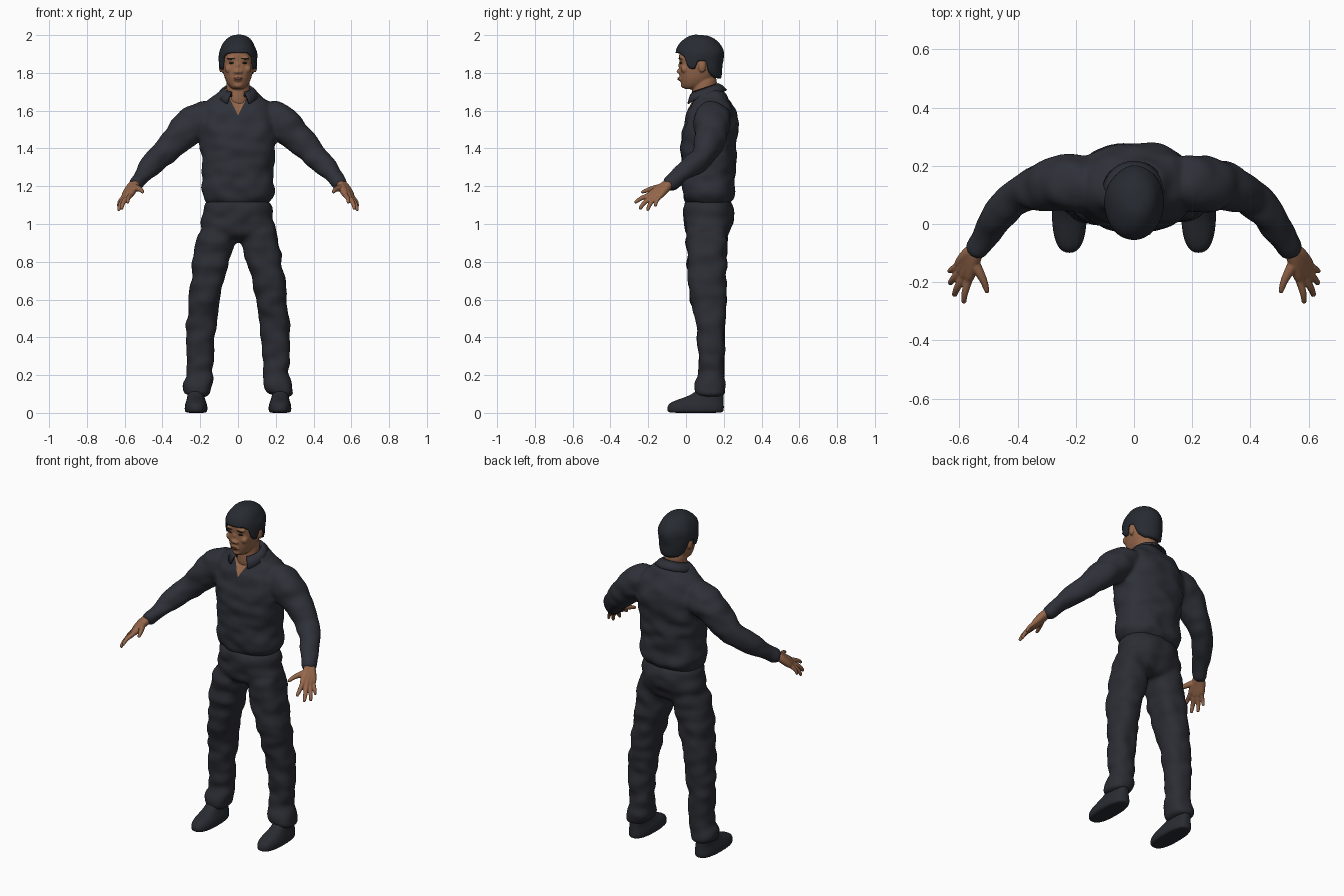
import bpy, bmesh, math
from mathutils import Vector, Matrix, noise

if "Cube" in bpy.data.objects:
    bpy.data.objects.remove(bpy.data.objects["Cube"])


def material(name, rgb):
    m = bpy.data.materials.new(name)
    m.use_nodes = True
    m.diffuse_color = (*rgb, 1)
    m.node_tree.nodes["Principled BSDF"].inputs["Base Color"].default_value = (*rgb, 1)
    return m


SHIRT = material("shirt charcoal", (0.028, 0.030, 0.040))
TROUSER = material("trouser charcoal", (0.025, 0.026, 0.034))
LEATHER = material("shoe black", (0.022, 0.024, 0.031))
HAIR = material("hair black", (0.020, 0.024, 0.031))
SKIN = material("skin", (0.30, 0.135, 0.070))
LIP = material("lip", (0.19, 0.075, 0.045))
EYE = material("eye dark", (0.02, 0.013, 0.010))


def skin_rings(bm, rings):
    """Bridge equal rings of points into a closed body."""
    rows = [[bm.verts.new(p) for p in ring] for ring in rings]
    n = len(rows[0])
    for a, b in zip(rows, rows[1:]):
        for i in range(n):
            j = (i + 1) % n
            bm.faces.new((a[i], a[j], b[j], b[i]))
    bm.faces.new(rows[0])
    bm.faces.new(rows[-1])


def unit_ring(n, power=2):
    pts = []
    for i in range(n):
        t = math.tau * i / n
        c, s = math.cos(t), math.sin(t)
        pts.append((math.copysign(abs(c) ** (2 / power), c),
                    math.copysign(abs(s) ** (2 / power), s)))
    return pts


def stack(bm, rows, side=1, power=2.4):
    """Stack of level sections given as x min, x max, y min, y max, z."""
    skin_rings(bm, [[(side * ((x0 + x1) / 2 + (x1 - x0) / 2 * u),
                      (y0 + y1) / 2 + (y1 - y0) / 2 * v, z)
                     for u, v in unit_ring(24, power)] for x0, x1, y0, y1, z in rows])


def body(bm, rows, power=2.4):
    """Centred stack given as half width, y min, y max, z."""
    stack(bm, [(-w, w, y0, y1, z) for w, y0, y1, z in rows], 1, power)


def tube(bm, path, side=1):
    """Round limb along x, y, z, radius."""
    pts = [Vector((side * x, y, z)) for x, y, z, r in path]
    rings = []
    for i, p in enumerate(pts):
        d = pts[min(i + 1, len(pts) - 1)] - pts[max(i - 1, 0)]
        q = d.to_track_quat('Z', 'Y')
        rings.append([p + q @ Vector((u * path[i][3], v * path[i][3], 0))
                      for u, v in unit_ring(12)])
    skin_rings(bm, rings)


def ball(bm, loc, size):
    bmesh.ops.create_uvsphere(bm, u_segments=16, v_segments=10, radius=1,
                              matrix=Matrix.Translation(loc) @ Matrix.Diagonal((*size, 1)))


def make(bm, name, mat, voxel=0, folds=0, smooth=4):
    """Turn a bmesh into an object; optionally fuse its parts and add soft folds."""
    bmesh.ops.recalc_face_normals(bm, faces=bm.faces)
    mesh = bpy.data.meshes.new(name)
    bm.to_mesh(mesh)
    bm.free()
    ob = bpy.data.objects.new(name, mesh)
    bpy.context.collection.objects.link(ob)
    if voxel:
        ob.modifiers.new("round", 'SUBSURF').levels = 2
        fuse = ob.modifiers.new("fuse", 'REMESH')
        fuse.mode, fuse.voxel_size = 'VOXEL', voxel
        soft = ob.modifiers.new("soften", 'SMOOTH')
        soft.factor, soft.iterations = 0.5, smooth
        dg = bpy.context.evaluated_depsgraph_get()
        mesh = bpy.data.meshes.new_from_object(ob.evaluated_get(dg))
        ob.modifiers.clear()
        ob.data = mesh
        mesh.name = name
    if folds:
        moves = [v.normal * folds * noise.noise(Vector((v.co.x * 11, v.co.y * 9, v.co.z * 16)))
                 for v in mesh.vertices]
        for v, m in zip(mesh.vertices, moves):
            v.co += m
    mesh.materials.clear()
    mesh.materials.append(mat)
    mesh.shade_smooth()
    return ob


# Shirt: bloused torso fused with both sleeves
bm = bmesh.new()
body(bm, [(.15, .02, .22, 1.09), (.178, -.01, .25, 1.125), (.202, -.025, .265, 1.17),
          (.190, -.02, .255, 1.22), (.190, -.027, .262, 1.3), (.200, -.032, .27, 1.42),
          (.212, -.022, .282, 1.5), (.207, .0, .272, 1.58), (.172, .025, .243, 1.645),
          (.115, .04, .21, 1.69), (.07, .05, .17, 1.72)])
for s in (1, -1):
    tube(bm, [(.12, .14, 1.58, .085), (.19, .14, 1.557, .105), (.25, .135, 1.525, .103),
              (.315, .13, 1.455, .086), (.39, .108, 1.38, .070), (.44, .06, 1.33, .064),
              (.495, -.01, 1.275, .053), (.535, -.075, 1.222, .043), (.553, -.108, 1.2, .040)], s)
shirt = make(bm, "shirt", SHIRT, .011, .012)

# Open neck: cut a V and sink the skin inside it
bm = bmesh.new()
bm.from_mesh(shirt.data)
APEX, SLOPE = 1.575, 0.5
for s in (1, -1):
    area = [f for f in bm.faces if f.calc_center_median().y < .1
            and f.calc_center_median().z > 1.54 and abs(f.calc_center_median().x) < .12]
    geom = set(area) | {e for f in area for e in f.edges} | {v for f in area for v in f.verts}
    bmesh.ops.bisect_plane(bm, geom=list(geom), plane_co=(0, 0, APEX),
                           plane_no=(s, 0, -SLOPE), dist=1e-5)
for f in bm.faces:
    c = f.calc_center_median()
    if c.y < .1 and abs(c.x) < SLOPE * (c.z - APEX):
        f.material_index = 1
for v in bm.verts:
    if v.link_faces and all(f.material_index for f in v.link_faces):
        v.co.y += .008
bm.to_mesh(shirt.data)
bm.free()
shirt.data.materials.append(SKIN)

# Collar: folded band open at the front
bm = bmesh.new()
grid = []
for i in range(33):
    a = math.radians(-152 + 304 * i / 32)
    s, c = math.sin(a), math.cos(a)
    point = max(0, -c) ** 3 * .022
    grid.append([bm.verts.new(p) for p in (
        (.066 * s, .098 + .066 * c, 1.695 + .025 * c),
        (.073 * s, .098 + .073 * c, 1.718 + .024 * c),
        (.092 * s, .102 + .090 * c, 1.703 + .028 * c),
        ((.108 + point) * s, .106 + .108 * c, 1.678 + .03 * c - point))])
for a, b in zip(grid, grid[1:]):
    for k in range(3):
        bm.faces.new((a[k], a[k + 1], b[k + 1], b[k]))
collar = make(bm, "collar", SHIRT)
thick = collar.modifiers.new("thickness", 'SOLIDIFY')
thick.thickness, thick.offset = .008, 0

# Trousers: hips fused with both legs
bm = bmesh.new()
body(bm, [(.165, .0, .235, 1.15), (.182, -.015, .255, 1.08), (.192, -.015, .258, 1.03),
          (.205, -.006, .24, .97), (.19, .01, .215, .92), (.1, .06, .17, .905)])
for s in (1, -1):
    stack(bm, [(.03, .19, .01, .23, 1.02), (.008, .219, -.002, .216, .92),
               (.042, .238, .003, .215, .8), (.072, .25, .01, .217, .7),
               (.098, .26, .02, .215, .6), (.112, .268, .052, .21, .5),
               (.122, .28, .066, .203, .4), (.13, .274, .067, .202, .27),
               (.133, .27, .066, .198, .19), (.136, .292, .05, .207, .145),
               (.146, .297, .042, .21, .11), (.165, .283, .06, .2, .085)], s)
make(bm, "trousers", TROUSER, .011, .012)

# Shoes
for s, side in ((1, "left"), (-1, "right")):
    bm = bmesh.new()
    stack(bm, [(.172, .272, -.085, .19, .0), (.162, .282, -.1, .2, .004),
               (.160, .284, -.103, .203, .03), (.166, .278, -.09, .2, .055),
               (.176, .27, -.03, .2, .075), (.18, .268, .04, .2, .1),
               (.185, .262, .07, .19, .14)], s, 2.5)
    shoe = make(bm, side + "_shoe", LEATHER, .007)
    low = min(v.co.z for v in shoe.data.vertices)
    for v in shoe.data.vertices:
        v.co.z -= low

# Hands: palm strands and fingers fused together
FINGERS = [((.570, -.200, 1.150), (.585, -.272, 1.112), .0115),
           ((.590, -.190, 1.137), (.618, -.247, 1.078), .0120),
           ((.603, -.170, 1.132), (.633, -.205, 1.070), .0115),
           ((.610, -.145, 1.138), (.635, -.163, 1.092), .0100)]
for s, side in ((1, "left"), (-1, "right")):
    bm = bmesh.new()
    wrist = Vector((.553, -.108, 1.203))
    for k, (knuckle, tip, r) in enumerate(FINGERS):
        a, b = Vector(knuckle), Vector(tip)
        root = wrist + Vector((.006 * (k - 1), .006 * (k - 1), 0))
        tube(bm, [(*(wrist + Vector((-.02, .03, .02))), .024), (*root, .025),
                  (*root.lerp(a, .6), .021), (*a, r * 1.4)], s)
        bend = a.lerp(b, .5) + Vector((.006, -.004, .006))
        tube(bm, [(*a.lerp(root, .2), r * 1.3), (*a, r * 1.25), (*bend, r * 1.05),
                  (*a.lerp(b, .95), r * .85), (*b, r * .6)], s)
    tube(bm, [(.555, -.12, 1.195, .022), (.535, -.16, 1.19, .018),
              (.515, -.195, 1.183, .0135), (.505, -.23, 1.17, .010), (.504, -.238, 1.166, .006)], s)
    make(bm, side + "_hand", SKIN, .004, smooth=3)

# Head: skull, jaw, neck, nose, brow and ears
bm = bmesh.new()
body(bm, [(.025, -.008, .05, 1.713), (.044, -.022, .09, 1.725), (.062, -.028, .13, 1.75),
          (.076, -.035, .16, 1.785), (.084, -.036, .18, 1.83), (.088, -.034, .185, 1.86),
          (.088, -.04, .185, 1.89), (.078, -.03, .17, 1.94), (.045, .01, .13, 1.97)], 2.2)
body(bm, [(.075, .035, .16, 1.6), (.064, .03, .155, 1.68), (.062, .035, .165, 1.74),
          (.062, .04, .165, 1.79)], 2)
tube(bm, [(0, -.025, 1.86, .009), (0, -.036, 1.835, .011), (0, -.043, 1.812, .014),
          (0, -.035, 1.797, .011)])
ball(bm, (0, -.027, 1.768), (.026, .016, .013))
ball(bm, (0, -.017, 1.735), (.024, .012, .014))
for s in (1, -1):
    ball(bm, (s * .014, -.034, 1.805), (.010, .012, .009))
    ball(bm, (s * .034, -.024, 1.878), (.028, .013, .009))
    ball(bm, (s * .047, -.008, 1.82), (.024, .020, .022))
    ball(bm, (s * .090, .085, 1.835), (.012, .021, .034))
head = make(bm, "head", SKIN, .005, smooth=4)
bpy.context.view_layer.update()

# Facial details laid on the surface
for name, mat, spots in (
        ("eyes", EYE, [(s * .035, 1.853, .014, .0055) for s in (1, -1)]),
        ("brows", HAIR, [(s * .037, 1.876, .021, .004) for s in (1, -1)]),
        ("lips", LIP, [(0, 1.773, .022, .004), (0, 1.765, .018, .004)])):
    bm = bmesh.new()
    for x, z, w, h in spots:
        hit, loc, normal, index = head.ray_cast((x, -1, z), (0, 1, 0))
        turn = Matrix.Rotation(math.atan2(normal.x, -normal.y), 4, 'Z')
        bmesh.ops.create_uvsphere(bm, u_segments=16, v_segments=8, radius=1,
                                  matrix=Matrix.Translation(loc) @ turn @ Matrix.Diagonal((w, .004, h, 1)))
    make(bm, name, mat)

# Hair: cap whose lower edge dips at the sideburns and nape
HAIRLINE = [(0, 1.908), (35, 1.905), (52, 1.885), (62, 1.825), (76, 1.82), (84, 1.862),
            (106, 1.862), (118, 1.80), (140, 1.775), (181, 1.77)]


def hairline(deg):
    for (a, za), (b, zb) in zip(HAIRLINE, HAIRLINE[1:]):
        if a <= deg <= b:
            return za + (zb - za) * (deg - a) / (b - a)


bm = bmesh.new()
rings = []
for k in range(2, 22):
    ring = []
    for i in range(72):
        deg = -180 + 5 * i
        a = math.radians(deg)
        zb = hairline(abs(deg))
        z = zb + (2.0 - zb) * math.cos(min(k, 20) / 20 * math.pi / 2)
        up = max(0, (z - 1.88) / .12)
        f = (1 - min(up, 1) ** 2.3) ** (1 / 2.3) - max(0, 1.86 - z) * 1.3
        if k == 21:
            f *= .84
        ring.append((.101 * f * math.sin(a), .073 - .128 * f * math.cos(a), z))
    rings.append(ring)
skin_rings(bm, rings)
make(bm, "hair", HAIR, 0, .007)
